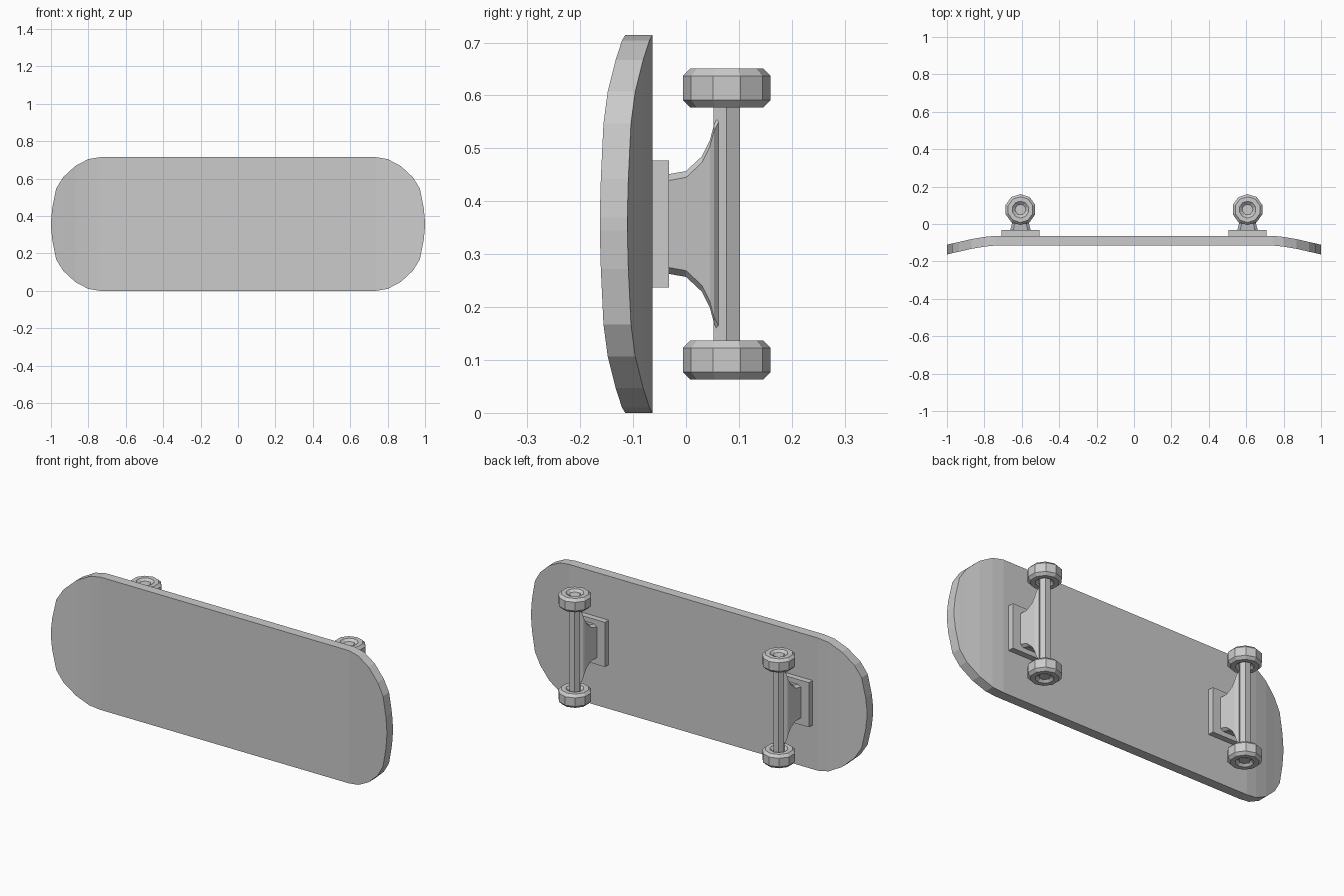
import bpy
import bmesh
import math

if "Cube" in bpy.data.objects:
    bpy.data.objects.remove(bpy.data.objects["Cube"], do_unlink=True)

MID = 0.357      # height of the board's centre line
AXLE_Y = 0.077
TRUCK_X = 0.607

grey = bpy.data.materials.new("plain grey")
grey.use_nodes = True
grey.diffuse_color = (0.6, 0.6, 0.6, 1)
grey.node_tree.nodes["Principled BSDF"].inputs["Base Color"].default_value = (0.6, 0.6, 0.6, 1)


def finish(name, bm):
    bmesh.ops.recalc_face_normals(bm, faces=bm.faces)
    mesh = bpy.data.meshes.new(name)
    bm.to_mesh(mesh)
    bm.free()
    mesh.materials.append(grey)
    obj = bpy.data.objects.new(name, mesh)
    bpy.context.collection.objects.link(obj)
    return obj


def loft(name, rings):
    """Skin a list of equal closed rings and cap both ends."""
    bm = bmesh.new()
    loops = [[bm.verts.new(p) for p in ring] for ring in rings]
    n = len(loops[0])
    for a, b in zip(loops, loops[1:]):
        for i in range(n):
            j = (i + 1) % n
            bm.faces.new((a[i], a[j], b[j], b[i]))
    bm.faces.new(loops[0])
    bm.faces.new(loops[-1])
    return finish(name, bm)


def lathe(name, profile, sides, x, start=0.0):
    """Turn a (radius, z) profile around the upright axle line."""
    rings = []
    for r, z in profile:
        angles = [start + math.tau * i / sides for i in range(sides)]
        rings.append([(x + r * math.cos(a), AXLE_Y + r * math.sin(a), z) for a in angles])
    return loft(name, rings)


# Deck: strips across the board, bent away from the wheels at both ends
# (distance along, half width, bend)
end = [(0.74, 0.357, 0), (0.80, 0.347, 0.006), (0.87, 0.31, 0.018),
       (0.935, 0.25, 0.033), (0.972, 0.19, 0.041), (0.993, 0.085, 0.046),
       (1.0, 0.012, 0.048)]
stations = [(-x, w, b) for x, w, b in reversed(end)] + end
loft("deck", [[(x, -0.063 - b, MID - w), (x, -0.063 - b, MID + w),
               (x, -0.115 - b, MID + w), (x, -0.115 - b, MID - w)]
              for x, w, b in stations])

# Hanger levels: (y, half thickness in x, half length in z)
levels = [(-0.034, 0.055, 0.094), (0.0, 0.046, 0.1), (0.03, 0.038, 0.128),
          (0.045, 0.034, 0.158), (0.053, 0.03, 0.188), (0.063, 0.018, 0.208)]
wheel_profile = [(0.028, -0.022), (0.045, -0.037), (0.069, -0.037), (0.083, -0.023),
                 (0.083, 0.023), (0.069, 0.037), (0.045, 0.037), (0.028, 0.022)]

for side, x in (("left", TRUCK_X), ("right", -TRUCK_X)):
    # Base plate against the deck
    bm = bmesh.new()
    bmesh.ops.create_cube(bm, size=1)
    bmesh.ops.scale(bm, vec=(0.204, 0.031, 0.24), verts=bm.verts)
    bmesh.ops.translate(bm, vec=(x, -0.0475, MID), verts=bm.verts)
    finish(side + "_base_plate", bm)

    # Flared hanger with narrowed ends
    rings = []
    for y, hx, hz in levels:
        corner = [(hx, hz - 0.012), (hx * 0.7, hz)]
        quarter = corner + [(-u, v) for u, v in reversed(corner)]
        ring = quarter + [(-u, -v) for u, v in quarter]
        rings.append([(x + u, y, MID + v) for u, v in ring])
    loft(side + "_hanger", rings)

    # Six-sided axle running through both wheels
    lathe(side + "_axle", [(0.029, MID - 0.285), (0.029, MID + 0.285)], 6, x)

    # Ten-sided wheels with recessed faces
    for place, s in (("upper", 1), ("lower", -1)):
        lathe(side + "_" + place + "_wheel",
              [(r, MID + s * 0.257 + z) for r, z in wheel_profile],
              10, x, math.pi / 2)
